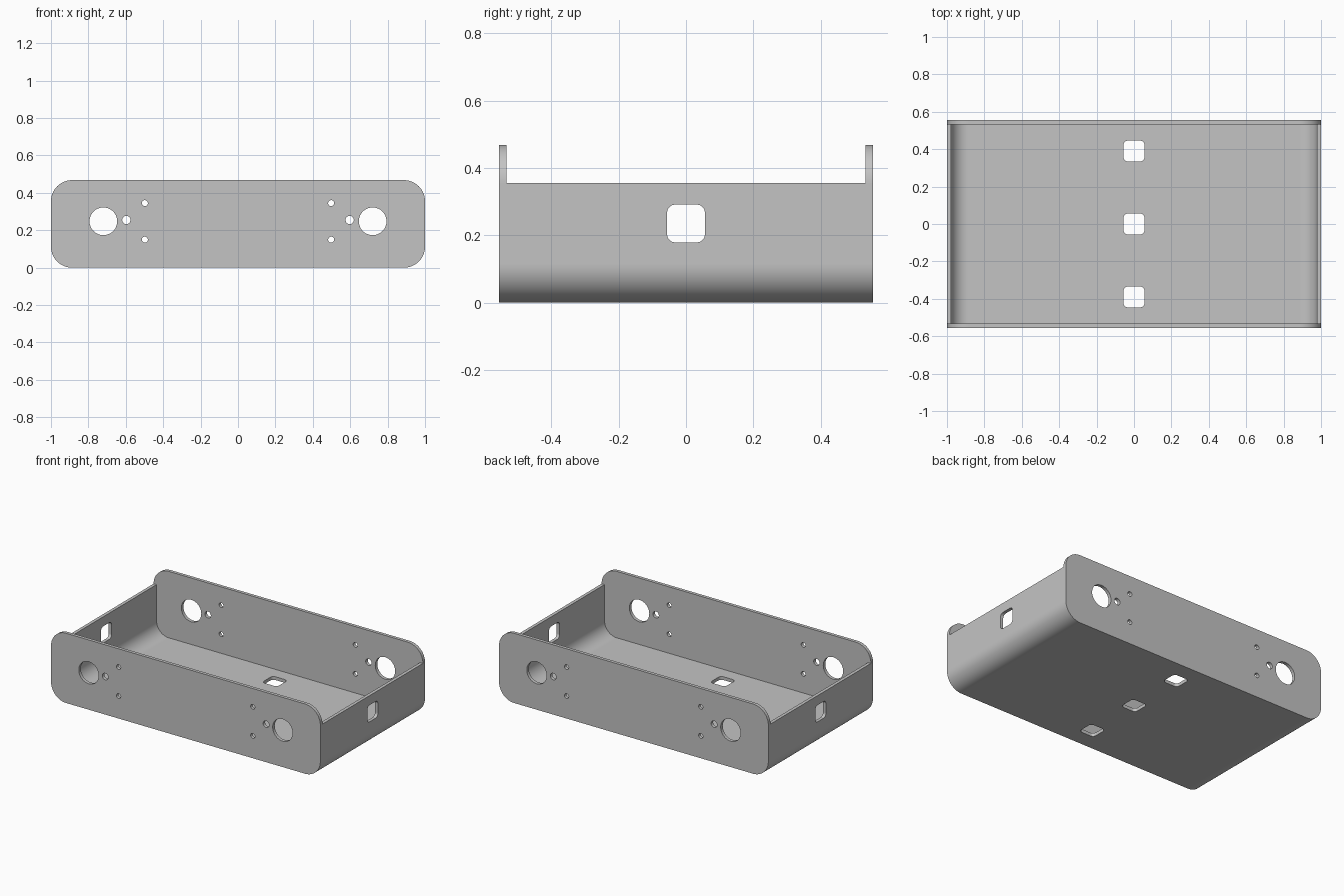
import bpy, bmesh, math
from mathutils import Vector

if "Cube" in bpy.data.objects:
    bpy.data.objects.remove(bpy.data.objects["Cube"])

WIDTH, DEPTH, HEIGHT = 2.0, 1.11, 0.468
THICK, RADIUS, WALL_TOP = 0.022, 0.113, 0.355

steel = bpy.data.materials.new("steel grey")
steel.diffuse_color = (0.55, 0.55, 0.55, 1)
steel.use_nodes = True
steel.node_tree.nodes["Principled BSDF"].inputs["Base Color"].default_value = steel.diffuse_color


def arc(cx, cy, r, start, end, n=16):
    angles = [math.radians(start + (end - start) * i / n) for i in range(n + 1)]
    return [(cx + r * math.cos(a), cy + r * math.sin(a)) for a in angles]


def rounded_rect(cx, cy, w, h, r, n=16):
    dx, dy = w / 2 - r, h / 2 - r
    corners = [(dx, dy, 0), (-dx, dy, 90), (-dx, -dy, 180), (dx, -dy, 270)]
    return [p for x, y, a in corners for p in arc(cx + x, cy + y, r, a, a + 90, n)]


def circle(cx, cy, r):
    return arc(cx, cy, r, 0, 360, 48)[:-1]


def prism(name, outline, axis, lo, hi):
    """Extrude a flat outline along one axis, from lo to hi."""
    bm = bmesh.new()
    place = {"x": lambda a, b: (lo, a, b),
             "y": lambda a, b: (a, lo, b),
             "z": lambda a, b: (a, b, lo)}[axis]
    face = bm.faces.new([bm.verts.new(place(*p)) for p in outline])
    extruded = bmesh.ops.extrude_face_region(bm, geom=[face])["geom"]
    shift = Vector([hi - lo if c == axis else 0 for c in "xyz"])
    bmesh.ops.translate(bm, vec=shift,
                        verts=[g for g in extruded if isinstance(g, bmesh.types.BMVert)])
    bmesh.ops.recalc_face_normals(bm, faces=bm.faces)
    mesh = bpy.data.meshes.new(name)
    bm.to_mesh(mesh)
    bm.free()
    mesh.materials.append(steel)
    obj = bpy.data.objects.new(name, mesh)
    bpy.context.collection.objects.link(obj)
    return obj


def finish(obj, cutters):
    """Cut the holes, then smooth only the curved faces."""
    for cutter in cutters:
        cutter.hide_render = True
        mod = obj.modifiers.new("hole", "BOOLEAN")
        mod.operation, mod.solver, mod.object = "DIFFERENCE", "EXACT", cutter
    graph = bpy.context.evaluated_depsgraph_get()
    mesh = bpy.data.meshes.new_from_object(obj.evaluated_get(graph))
    obj.modifiers.clear()
    obj.data = mesh
    for cutter in cutters:
        bpy.data.objects.remove(cutter)
    for poly in mesh.polygons:
        poly.use_smooth = max(abs(c) for c in poly.normal) < 0.9999


# Bent tray: floor and two side walls with rounded bends
half = WIDTH / 2
bend, inner = half - RADIUS, RADIUS - THICK
outline = [(half, WALL_TOP), (half - THICK, WALL_TOP)]
outline += arc(bend, RADIUS, inner, 0, -90, 24)
outline += arc(-bend, RADIUS, inner, 270, 180, 24)
outline += [(-half + THICK, WALL_TOP), (-half, WALL_TOP)]
outline += arc(-bend, RADIUS, RADIUS, 180, 270, 24)
outline += arc(bend, RADIUS, RADIUS, -90, 0, 24)
tray = prism("tray", outline, "y", -DEPTH / 2 + THICK, DEPTH / 2 - THICK)

# Square cable openings in the floor and side walls
openings = [prism("floor_cutter", rounded_rect(0, y, 0.112, 0.112, 0.024, 8), "z", -0.1, 0.1)
            for y in (-0.39, 0, 0.39)]
openings += [prism("side_cutter", rounded_rect(0, 0.235, 0.112, 0.112, 0.024, 8),
                   "x", side * half - 0.1, side * half + 0.1) for side in (-1, 1)]
finish(tray, openings)

# End plates, each with mirrored round holes
HOLES = [(0.72, 0.248, 0.074), (0.597, 0.255, 0.022), (0.498, 0.345, 0.016), (0.498, 0.15, 0.016)]
for name, side in (("front_plate", -1), ("back_plate", 1)):
    outer, inside = side * DEPTH / 2, side * (DEPTH / 2 - THICK)
    plate = prism(name, rounded_rect(0, HEIGHT / 2, WIDTH, HEIGHT, RADIUS, 24),
                  "y", min(outer, inside), max(outer, inside))
    drills = [prism("drill", circle(m * x, z, r), "y", outer - 0.1, outer + 0.1)
              for x, z, r in HOLES for m in (-1, 1)]
    finish(plate, drills)
